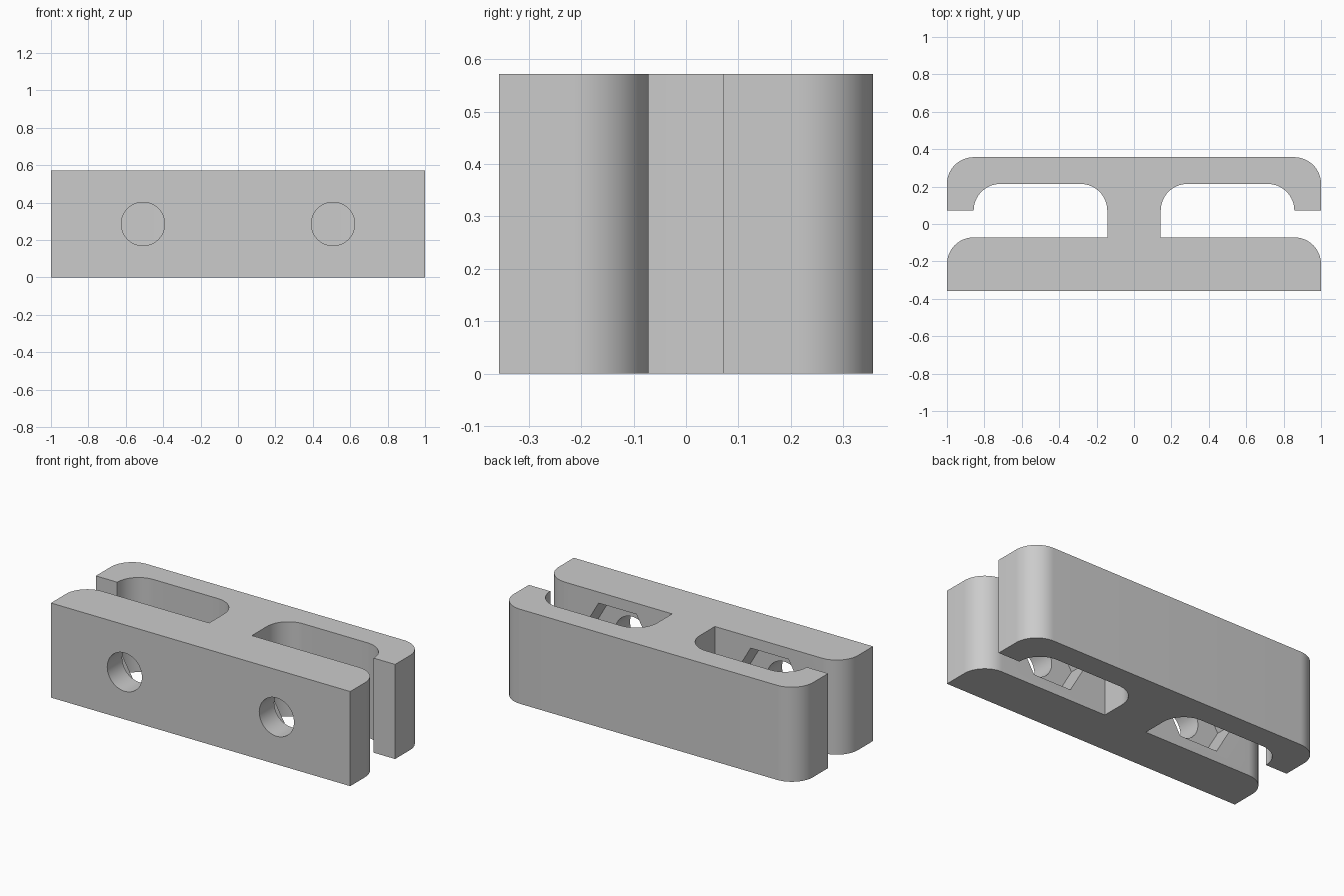
import bpy, bmesh
from math import radians, sin, cos, pi
from mathutils import Matrix

cube = bpy.data.objects.get("Cube")
if cube:
    bpy.data.objects.remove(cube, do_unlink=True)

U = 1 / 14            # design unit: the clip is 28 units long
HEIGHT = 8 * U

grey = bpy.data.materials.new("light grey plastic")
grey.use_nodes = True
colour = (0.6, 0.6, 0.6, 1)
grey.diffuse_color = colour
grey.node_tree.nodes["Principled BSDF"].inputs["Base Color"].default_value = colour


def arc(cx, cy, start, end, r=2, steps=16):
    """Points on a circular arc, in design units and degrees."""
    angles = [radians(start + (end - start) * i / steps) for i in range(steps + 1)]
    return [(cx + r * cos(a), cy + r * sin(a)) for a in angles]


def add_object(name, bm):
    bmesh.ops.recalc_face_normals(bm, faces=bm.faces)
    mesh = bpy.data.meshes.new(name)
    bm.to_mesh(mesh)
    bm.free()
    mesh.materials.append(grey)
    obj = bpy.data.objects.new(name, mesh)
    bpy.context.collection.objects.link(obj)
    return obj


def add_cutter(name, x, y0, y1, radius, sides):
    """Prism along y, centred at half height."""
    bm = bmesh.new()
    bmesh.ops.create_cone(bm, cap_ends=True, segments=sides, radius1=radius,
                          radius2=radius, depth=y1 - y0)
    # Put a corner on the x axis so a hexagon has a flat top
    corner = max(bm.verts, key=lambda v: v.co.x).co
    turn = Matrix.Rotation(-math_angle(corner), 4, 'Z')
    place = Matrix.Translation((x, (y0 + y1) / 2, HEIGHT / 2))
    bm.transform(place @ Matrix.Rotation(pi / 2, 4, 'X') @ turn)
    obj = add_object(name, bm)
    obj.hide_render = True
    return obj


def math_angle(v):
    return v.xy.angle_signed((1, 0)) if v.xy.length else 0


# Right half of the outline: front bar, stem, then hooked back bar
half = [(14, -5)]
half += arc(12, -3, 0, 90)
half += [(2, -1)]
half += arc(4, 1, 180, 90)
half += arc(10, 1, 90, 0)
half += [(14, 1)]
half += arc(12, 3, 0, 90)
outline = half + [(-x, y) for x, y in reversed(half)]

# Clip body
bm = bmesh.new()
face = bm.faces.new([bm.verts.new((x * U, y * U, 0)) for x, y in outline])
result = bmesh.ops.extrude_face_region(bm, geom=[face])
bmesh.ops.translate(bm, vec=(0, 0, HEIGHT),
                    verts=[g for g in result["geom"] if isinstance(g, bmesh.types.BMVert)])
body = add_object("clip_body", bm)
bpy.context.view_layer.objects.active = body
body.select_set(True)

# Screw holes through the front bar, with hexagonal nut pockets behind
for side, x in (("left", 0.508), ("right", -0.508)):
    for cutter in (add_cutter(side + "_screw_hole", x, -6 * U, -2 * U, 0.116, 48),
                   add_cutter(side + "_nut_pocket", x, -3 * U, -0.5 * U, 0.253, 6)):
        cut = body.modifiers.new(cutter.name, 'BOOLEAN')
        cut.operation = 'DIFFERENCE'
        cut.solver = 'EXACT'
        cut.object = cutter
        bpy.ops.object.modifier_apply(modifier=cut.name)
        bpy.data.objects.remove(cutter, do_unlink=True)

bpy.ops.object.shade_smooth_by_angle(angle=radians(30))
